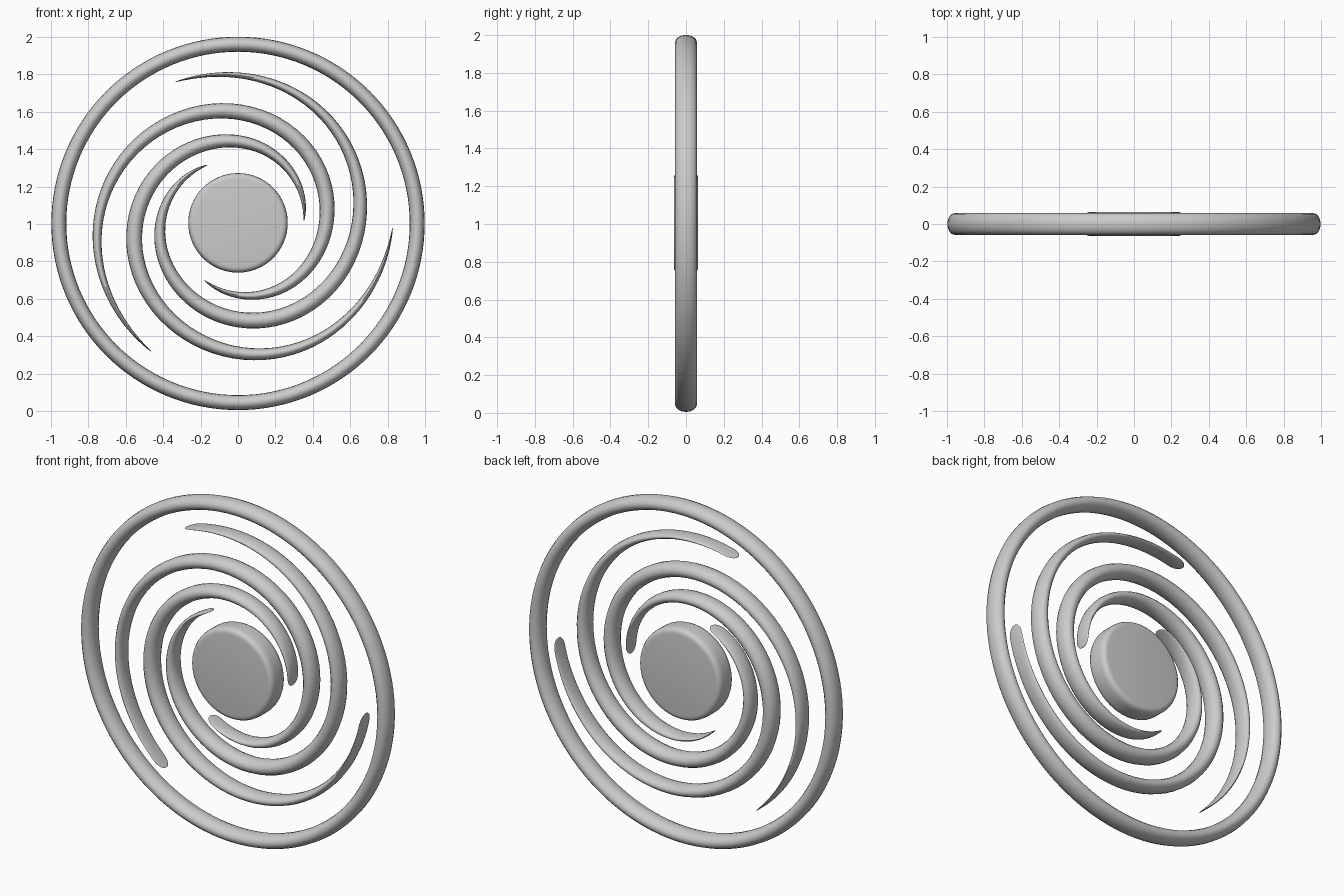
import bpy, bmesh
from math import sin, cos, pi, radians, sqrt

if "Cube" in bpy.data.objects:
    bpy.data.objects.remove(bpy.data.objects["Cube"])

CZ = 1.003      # wheel centre height
SIDES = 16      # sides of the oval cross-sections


def finish(name, bm, angle=40):
    bmesh.ops.recalc_face_normals(bm, faces=bm.faces)
    me = bpy.data.meshes.new(name)
    bm.to_mesh(me)
    bm.free()
    ob = bpy.data.objects.new(name, me)
    bpy.context.collection.objects.link(ob)
    bpy.ops.object.select_all(action='DESELECT')
    ob.select_set(True)
    bpy.context.view_layer.objects.active = ob
    bpy.ops.object.shade_smooth_by_angle(angle=radians(angle))
    return ob


def loft(name, sections, closed, angle=40):
    """Skin loops of (angle, radius, half width, half depth) around the centre."""
    bm = bmesh.new()
    loops = []
    for a, r, w, d in sections:
        loop = []
        for i in range(SIDES):
            q = 2 * pi * i / SIDES
            rr = r + w * cos(q)
            loop.append(bm.verts.new((rr * cos(a), d * sin(q), CZ + rr * sin(a))))
        loops.append(loop)
    pairs = list(zip(loops, loops[1:]))
    if closed:
        pairs.append((loops[-1], loops[0]))
    else:
        bm.faces.new(loops[0])
        bm.faces.new(loops[-1])
    for p, n in pairs:
        for i in range(SIDES):
            j = (i + 1) % SIDES
            bm.faces.new((p[i], p[j], n[j], n[i]))
    return finish(name, bm, angle)


# Outer ring
loft("outer_ring", [(2 * pi * i / 128, 0.958, 0.04, 0.058) for i in range(128)], True, 60)

# Three tapering spiral arms
KNOTS = [0.827, 0.743, 0.638, 0.550, 0.470, 0.412, 0.353]


def spiral_radius(s):
    # smooth curve through the radius knots
    k = [2 * KNOTS[0] - KNOTS[1] + 0.03] + KNOTS + [2 * KNOTS[-1] - KNOTS[-2]]
    x = s * 6
    i = min(int(x), 5)
    f = x - i
    a, b, c, d = k[i:i + 4]
    return b + 0.5 * f * (c - a + f * (2 * a - 5 * b + 4 * c - d + f * (3 * (b - c) + d - a)))


def arm_sections(start, n=110):
    out = []
    for i in range(n + 1):
        s = (1 - cos(pi * i / n)) / 2
        edge_out = min(1, s / 0.012)
        edge_in = min(1, (1 - s) / 0.025)
        blunt = sqrt(1 - (1 - edge_out) ** 2) * sqrt(1 - (1 - edge_in) ** 2)
        w = 0.001 + 0.042 * max(0, sin(pi * s)) ** 0.7
        d = 0.004 + 0.052 * blunt * (0.85 + 0.15 * min(1, 4 * s, 4 * (1 - s)))
        out.append((radians(start - 356 * s), spiral_radius(s), w, d))
    return out


for k, start in enumerate((113.8, 235.8, 358.4)):
    loft(f"spiral_arm_{k + 1}", arm_sections(start), False, 60)

# Central hub disc with rounded rim
profile = [(0.235, 0.064), (0.249, 0.062), (0.258, 0.055), (0.264, 0.043), (0.266, 0.028)]
profile += [(r, -y) for r, y in reversed(profile)]
bm = bmesh.new()
N = 64
rings = [[bm.verts.new((r * cos(2 * pi * i / N), y, CZ + 0.003 + r * sin(2 * pi * i / N)))
          for i in range(N)] for r, y in profile]
for p, n in zip(rings, rings[1:]):
    for i in range(N):
        j = (i + 1) % N
        bm.faces.new((p[i], p[j], n[j], n[i]))
bm.faces.new(rings[0])
bm.faces.new(rings[-1])
finish("hub_disc", bm)
